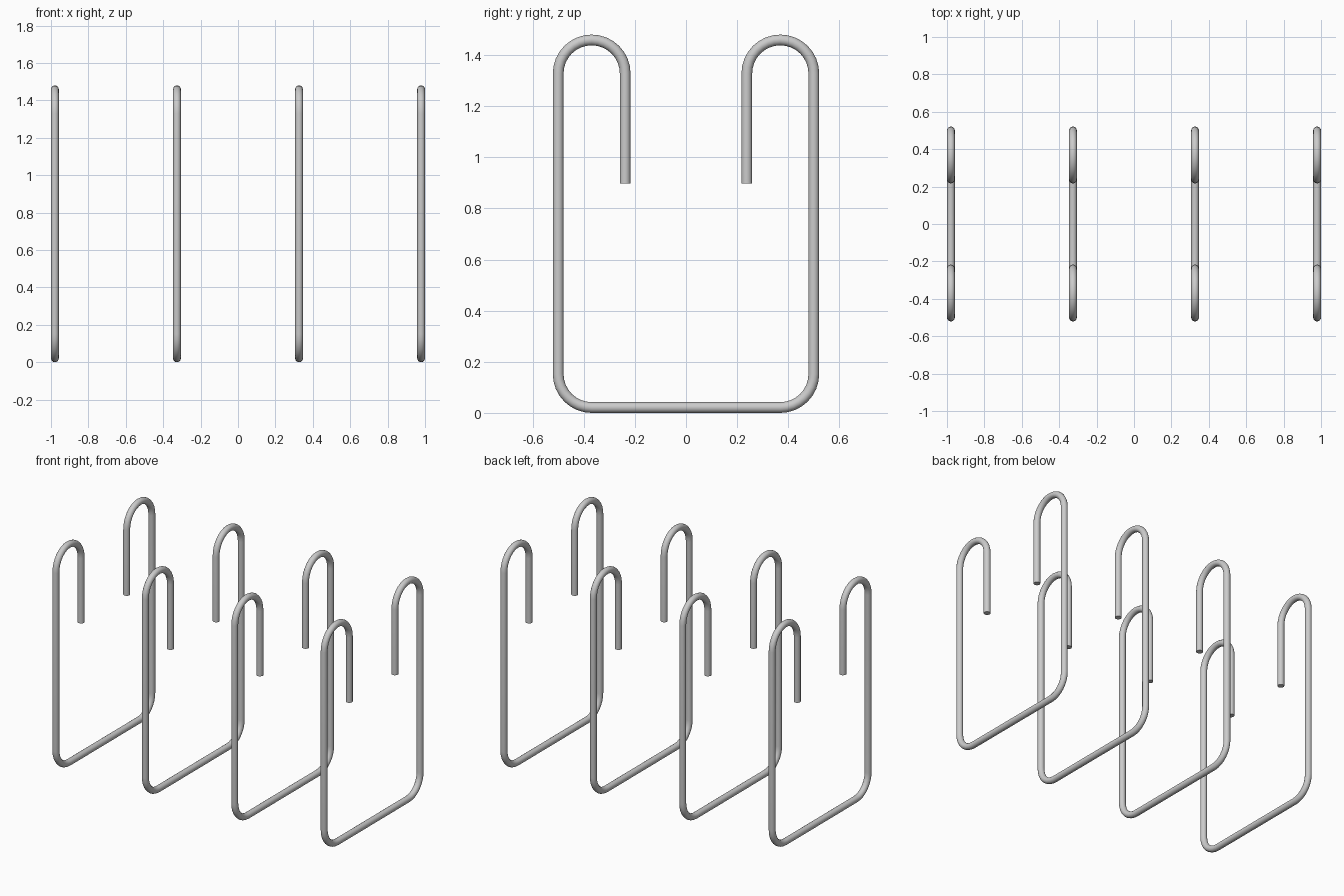
import bpy
from math import sin, cos, pi

if "Cube" in bpy.data.objects:
    bpy.data.objects.remove(bpy.data.objects["Cube"])

R = 0.021        # wire radius
Y = 0.50         # upright centre line
BEND = 0.131     # bend radius of corners and hooks
TOP = 1.328      # height of hook arc centres
TIP = 0.898      # height of hook ends


def arc(cy, cz, a0, a1, n):
    return [(cy + BEND * cos(a0 + (a1 - a0) * i / n),
             cz + BEND * sin(a0 + (a1 - a0) * i / n)) for i in range(n + 1)]


# Half of the wire path: bottom corner, upright, hook, tip
half = arc(Y - BEND, R + BEND, -pi / 2, 0, 8)
half += arc(Y - BEND, TOP, 0, pi, 16)
half.append((Y - 2 * BEND, TIP))
path = [(-y, z) for y, z in reversed(half)] + half


def wire_hook(name, x):
    cu = bpy.data.curves.new(name, 'CURVE')
    cu.dimensions = '3D'
    cu.bevel_depth = R
    cu.bevel_resolution = 6
    cu.use_fill_caps = True
    sp = cu.splines.new('POLY')
    sp.points.add(len(path) - 1)
    for p, (y, z) in zip(sp.points, path):
        p.co = (0, y, z, 1)
    ob = bpy.data.objects.new(name, cu)
    ob.location.x = x
    bpy.context.collection.objects.link(ob)
    bpy.ops.object.select_all(action='DESELECT')
    ob.select_set(True)
    bpy.context.view_layer.objects.active = ob
    bpy.ops.object.convert(target='MESH')
    bpy.ops.object.shade_smooth_by_angle(angle=pi / 6)


# Four evenly spaced bent wires
for i in range(4):
    wire_hook(f"bent_wire_{i + 1}", (1 - R) * (-1 + 2 * i / 3))
